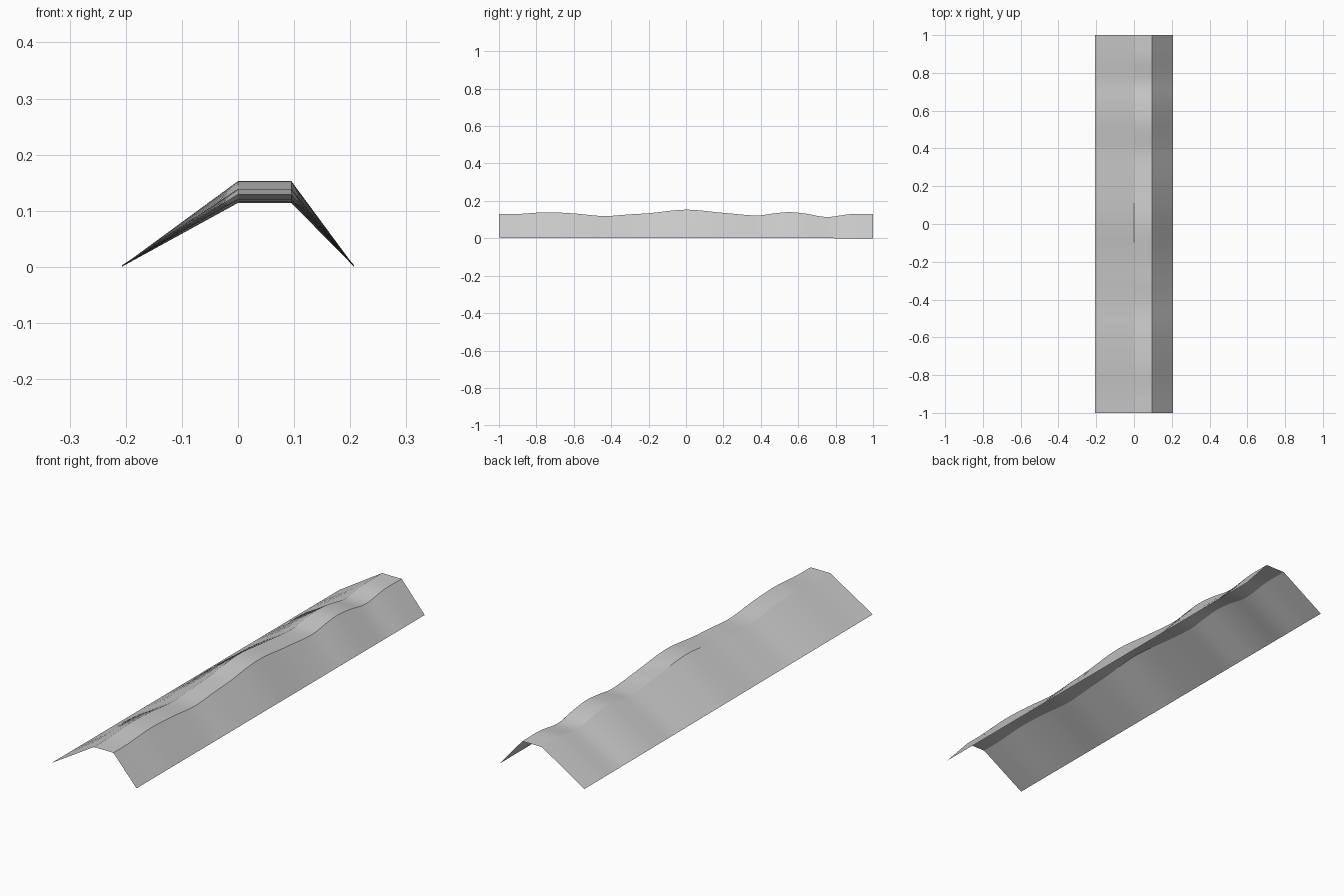
import bpy, bmesh

if "Cube" in bpy.data.objects:
    bpy.data.objects.remove(bpy.data.objects["Cube"])

# Ridge height along the length: (y, z)
crest = [(-1, .129), (-.9, .13), (-.75, .139), (-.6, .133), (-.44, .119),
         (-.3, .128), (-.2, .134), (0, .153), (.2, .136), (.38, .122),
         (.47, .133), (.55, .14), (.64, .132), (.75, .114), (.88, .129), (1, .129)]


def height(y):
    """Smooth cubic interpolation through the ridge points."""
    i = max(k for k in range(len(crest) - 1) if crest[k][0] <= y)
    (y1, z1), (y2, z2) = crest[i], crest[i + 1]

    def slope(k):
        a, b = crest[max(k - 1, 0)], crest[min(k + 1, len(crest) - 1)]
        return (b[1] - a[1]) / (b[0] - a[0])
    h = y2 - y1
    t = (y - y1) / h
    return ((2*t**3 - 3*t**2 + 1) * z1 + (t**3 - 2*t**2 + t) * h * slope(i)
            + (3*t**2 - 2*t**3) * z2 + (t**3 - t**2) * h * slope(i + 1))


# Open sheet: left slope, flat crest, right slope; section is (x, height factor)
section = [(-.207, 0), (0, 1), (.016, 1), (.08, 1), (.095, 1), (.207, 0)]
bm = bmesh.new()
rows = []
steps = 80
for k in range(steps + 1):
    y = -1 + 2 * k / steps
    foot = .0015 * (1 - y)
    rows.append([bm.verts.new((x, y, height(y) if f else foot)) for x, f in section])
for a, b in zip(rows, rows[1:]):
    for j in range(len(section) - 1):
        bm.faces.new((a[j], a[j + 1], b[j + 1], b[j]))

mesh = bpy.data.meshes.new("ridge_embankment")
bm.to_mesh(mesh)
bm.free()
ridge = bpy.data.objects.new("ridge_embankment", mesh)
bpy.context.collection.objects.link(ridge)

# Smooth along the length, crisp at the crest edges
bpy.context.view_layer.objects.active = ridge
ridge.select_set(True)
bpy.ops.object.shade_smooth_by_angle(angle=.35)
